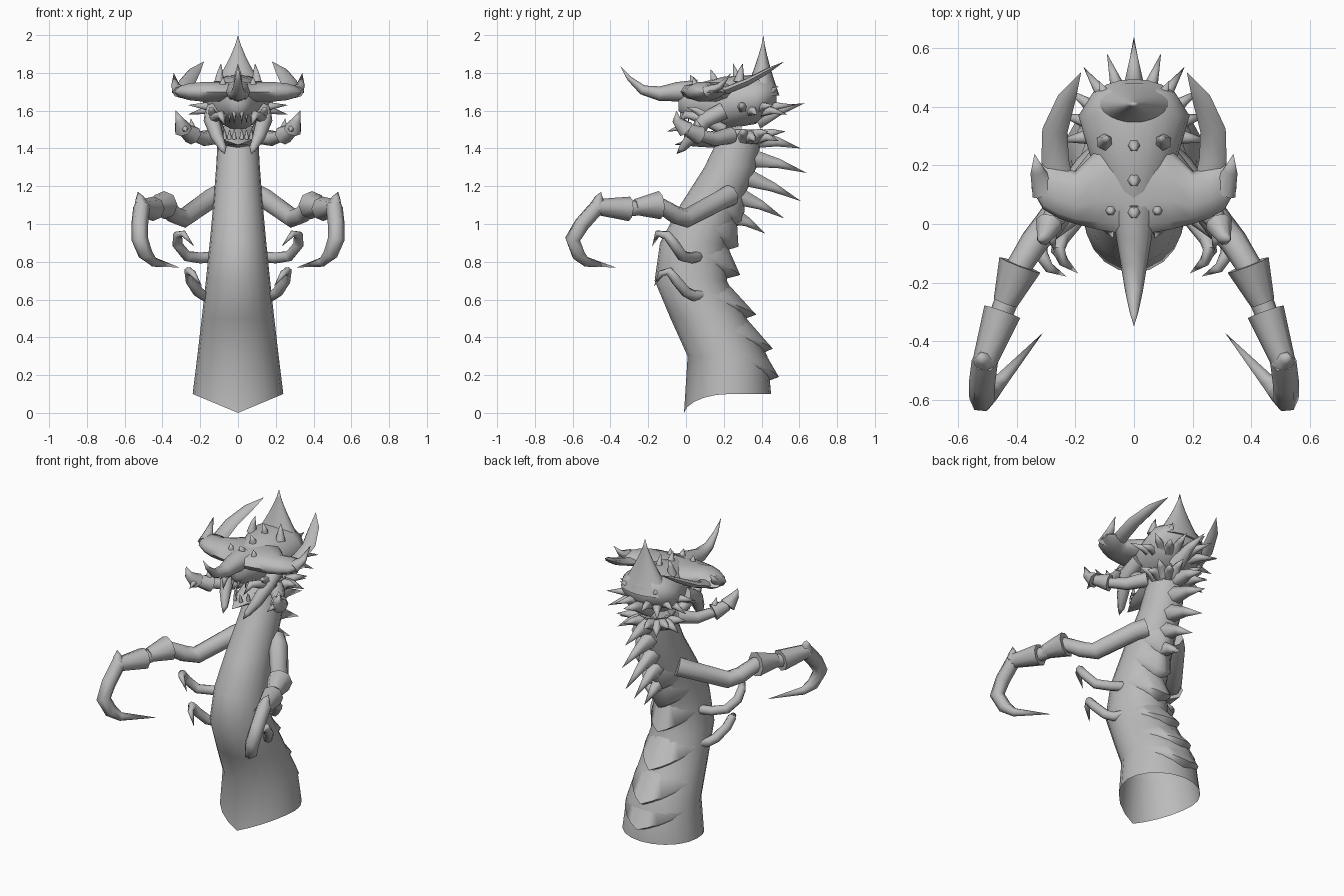
import bpy
import bmesh
from math import sin, cos, pi, radians
from mathutils import Vector

cube = bpy.data.objects.get("Cube")
if cube:
    bpy.data.objects.remove(cube, do_unlink=True)

GREY = (.5, .5, .5, 1)
mat = bpy.data.materials.new("plain grey")
mat.use_nodes = True
mat.diffuse_color = GREY
mat.node_tree.nodes["Principled BSDF"].inputs["Base Color"].default_value = GREY

SIDES = 20
ANGLES = [2 * pi * k / SIDES for k in range(SIDES)]


def skin(bm, rings, closed=True, caps=True):
    """Join successive rings of points with faces."""
    rows = [[bm.verts.new(point) for point in ring] for ring in rings]
    count = len(rows[0])
    for lower, upper in zip(rows, rows[1:]):
        for i in range(count if closed else count - 1):
            j = (i + 1) % count
            bm.faces.new((lower[i], lower[j], upper[j], upper[i]))
    if caps:
        bm.faces.new(rows[0][::-1])
        bm.faces.new(rows[-1])


def tube(bm, path, radius, power=1, end=.0004, squash=1, sides=8):
    """Limb along a path; a higher power keeps it thick for longer."""
    path = [Vector(point) for point in path]
    last = len(path) - 1
    rings = []
    side = None
    for i, point in enumerate(path):
        along = (path[min(i + 1, last)] - path[max(i - 1, 0)]).normalized()
        if side is None:
            side = along.cross(Vector((0, 0, 1)))
            if side.length < .1:
                side = Vector((1, 0, 0))
        side = (side - along * side.dot(along)).normalized()
        up = side.cross(along) * squash
        r = radius + (end - radius) * (i / last) ** power
        rings.append([point + (side * cos(2 * pi * k / sides) + up * sin(2 * pi * k / sides)) * r
                      for k in range(sides)])
    skin(bm, rings)


def spike(bm, base, tip, radius):
    """Thorn with a slight upward bow."""
    base, tip = Vector(base), Vector(tip)
    bow = Vector((0, 0, .01))
    tube(bm, [base, base.lerp(tip, .5) + bow, tip], radius, sides=6)


def finish(bm, name, mirror=False, angle=65):
    bmesh.ops.remove_doubles(bm, verts=bm.verts, dist=.001)
    bmesh.ops.recalc_face_normals(bm, faces=bm.faces)
    mesh = bpy.data.meshes.new(name)
    bm.to_mesh(mesh)
    bm.free()
    mesh.materials.append(mat)
    for face in mesh.polygons:
        face.use_smooth = True
    mesh.set_sharp_from_angle(angle=radians(angle))
    ob = bpy.data.objects.new(name, mesh)
    bpy.context.collection.objects.link(ob)
    if mirror:
        ob.modifiers.new("mirror", 'MIRROR')


# Body axis: y at even steps of height
BOTTOM, STEP = .1, .2
AXIS = (.23, .22, .12, .025, .04, .13, .235, .3)


def body_point(z, turn, offset=0):
    """Point on the body; turn is measured from the front."""
    place = max(0, (z - BOTTOM) / STEP)
    i = min(int(place), len(AXIS) - 2)
    centre = AXIS[i] + (AXIS[i + 1] - AXIS[i]) * (place - i)
    depth = .225 - .045 * z - .01 * z ** 4 + offset
    width = .105 + .135 * max(0, 1 - place / 7) ** 1.3 + offset
    return Vector((width * sin(turn), centre - depth * cos(turn), z))


# Body, open below with a pointed front hem
bm = bmesh.new()
hem = []
for turn in ANGLES:
    point = body_point(BOTTOM, turn)
    drop = max(0, 1 - abs(point.x) / .24) if cos(turn) > 0 else 0
    hem.append(point - Vector((0, .02, BOTTOM)) * drop)
rings = [[body_point(BOTTOM + STEP * i, turn) for turn in ANGLES] for i in range(1, len(AXIS))]
skin(bm, [hem] + rings, caps=False)
finish(bm, "body")

# Overlapping chevron scales down the back
bm = bmesh.new()
for z, flare in ((.19, .05), (.34, .05), (.52, .06), (.73, .07), (.88, .06), (1, .05)):
    lower, upper, under = [], [], []
    for k in range(-5, 6):
        s = abs(k) / 5
        turn = pi + k * radians(13)
        lower.append(body_point(z + .1 * s, turn, flare * (1 - s) ** 1.5))
        upper.append(body_point(z + .17 - .04 * s, turn, -.006))
        under.append(body_point(z - .02 + .1 * s, turn, -.006))
    skin(bm, [upper, lower, under], closed=False, caps=False)
finish(bm, "back_scales", angle=75)

# Thorns along the spine
bm = bmesh.new()
tips = ((.42, .95), (.52, 1.03), (.61, 1.12), (.64, 1.27), (.61, 1.4), (.63, 1.64))
for i, (y, z) in enumerate(tips):
    spike(bm, body_point(1.05 + .1 * i, pi, -.04), (0, y, z), .057)
finish(bm, "spine_thorns")

# Collar thorns fanned around the back of the head
bm = bmesh.new()
for z, reach in ((1.6, .27), (1.46, .21)):
    for k in range(1, 6):
        turn = radians(20 * k)
        rise = .03 if k % 2 else -.02
        spike(bm, (.09 * sin(turn), .32 + .07 * cos(turn), z),
              (reach * sin(turn), .33 + reach * cos(turn), z + rise), .042)
spike(bm, (.08, .4, 1.65), (.12, .49, 1.73), .04)
finish(bm, "collar_thorns", mirror=True)

# Skull sections: y, half width, bottom, top
bm = bmesh.new()
skull = ((-.04, .03, 1.6, 1.7), (0, .07, 1.56, 1.73), (.2, .14, 1.5, 1.78),
         (.37, .19, 1.53, 1.79), (.45, .14, 1.6, 1.77), (.48, .05, 1.64, 1.73))
skin(bm, [[(w * cos(a), y, (low + high + (high - low) * sin(a)) / 2) for a in ANGLES]
          for y, w, low, high in skull])
finish(bm, "skull")

# Tall crest at the back of the head
bm = bmesh.new()
rings = []
for i in range(7):
    u = i / 6
    size = max(.001, (1 - u) ** 1.3)
    rings.append([(.16 * size * sin(a), .4 + .01 * u - .095 * size * cos(a), 1.68 + .32 * u)
                  for a in ANGLES])
skin(bm, rings)
finish(bm, "rear_crest")

# Broad brow shield sections: x, front y, back y
bm = bmesh.new()
shield = ((0, -.09, .3), (.06, -.03, .3), (.12, -.02, .26), (.2, 0, .18),
          (.26, .02, .2), (.31, .05, .21), (.35, .12, .19))
rings = []
for x, front, back in shield:
    thick = .055 - .05 * (x / .35) ** 6
    rings.append([(x, (front + back + (back - front) * cos(a)) / 2, 1.7 + thick * sin(a))
                  for a in ANGLES[::2]])
skin(bm, rings, caps=False)
finish(bm, "brow_shield", mirror=True)

# Swept horns and outer lobes of the shield
bm = bmesh.new()
tube(bm, [(.25, .12, 1.69), (.27, .22, 1.71), (.27, .32, 1.75), (.23, .43, 1.81), (.18, .52, 1.86)],
     .047, power=4, squash=.45)
tube(bm, [(.3, .11, 1.7), (.33, .18, 1.73), (.34, .24, 1.8)], .05, squash=.7)
spike(bm, (.08, .05, 1.7), (.08, .04, 1.78), .03)
spike(bm, (.1, .28, 1.75), (.09, .3, 1.85), .03)
finish(bm, "swept_horns", mirror=True)

# Nose horn and centre studs
bm = bmesh.new()
tube(bm, [(0, .06, 1.7), (0, -.05, 1.7), (0, -.14, 1.69), (0, -.23, 1.71), (0, -.3, 1.77),
          (0, -.35, 1.84)], .075, squash=.85)
for y, z in ((.02, 1.79), (.13, 1.82), (.25, 1.85)):
    spike(bm, (0, y + .03, 1.72), (0, y, z), .035)
finish(bm, "nose_horn")

# Lower jaw
bm = bmesh.new()
tube(bm, [(0, .3, 1.48), (0, .17, 1.45), (0, .05, 1.44), (0, -.06, 1.42)], .11, power=2, squash=.5)
finish(bm, "lower_jaw")

# Teeth in both jaws
bm = bmesh.new()
for i in range(3):
    x, y = .02 + .025 * i, .04 * i
    spike(bm, (x, y - .02, 1.59), (x, y - .03, 1.53), .013)
    spike(bm, (x, y, 1.45), (x, y - .01, 1.5), .013)
finish(bm, "teeth", mirror=True)

# Tusks hanging from the cheeks
bm = bmesh.new()
tube(bm, [(.13, .2, 1.6), (.14, .1, 1.55), (.11, .03, 1.46), (.08, -.02, 1.4), (.07, -.05, 1.37)],
     .045, power=2)
tube(bm, [(.1, .2, 1.5), (.13, .08, 1.56), (.09, 0, 1.58), (.07, -.05, 1.52)], .03, power=3)
spike(bm, (.13, .1, 1.57), (.15, 0, 1.62), .03)
finish(bm, "cheek_tusks", mirror=True)

# Hooked mandibles in flared segments
bm = bmesh.new()
root, knuckle, joint = (.1, .24, 1.47), (.24, .07, 1.47), (.29, 0, 1.5)
tube(bm, [root, (.18, .15, 1.45), knuckle], .045, end=.03)
tube(bm, [knuckle, joint], .052, end=.032)
tube(bm, [joint, (.31, -.05, 1.55), (.33, -.05, 1.6)], .048)
spike(bm, joint, (.27, -.1, 1.49), .03)
spike(bm, knuckle, (.25, .05, 1.56), .03)
finish(bm, "mandibles", mirror=True)

# Long arms with flared cuffs
bm = bmesh.new()
wrist = (.51, -.47, 1.09)
tube(bm, [(.1, .23, 1.15), (.15, .19, 1.13), (.29, 0, 1.03), (.34, -.06, 1.05), (.39, -.14, 1.1),
          (.45, -.3, 1.08), wrist], .06, end=.036)
tube(bm, [(.39, -.14, 1.1), (.44, -.27, 1.09)], .075, end=.042)
tube(bm, [(.45, -.3, 1.08), wrist], .065, end=.042)
finish(bm, "arms", mirror=True)

# Scythe claws
bm = bmesh.new()
tube(bm, [wrist, (.52, -.55, 1), (.52, -.6, .92), (.49, -.57, .84), (.45, -.53, .8), (.31, -.37, .77)],
     .045, power=4, sides=6)
spike(bm, wrist, (.53, -.45, 1.17), .045)
finish(bm, "scythe_claws", mirror=True)

# Two pairs of small hooked limbs
for name, path in (
    ("upper_small_limbs", [(.1, .08, .83), (.2, .03, .82), (.27, -.02, .83), (.32, -.06, .89),
                           (.32, -.1, .94), (.29, -.15, .95), (.23, -.18, .88)]),
    ("lower_small_limbs", [(.12, .12, .63), (.18, .04, .62), (.21, 0, .64), (.25, -.05, .7),
                           (.26, -.09, .75), (.24, -.13, .74), (.19, -.17, .67)])):
    bm = bmesh.new()
    tube(bm, path, .029, power=5)
    finish(bm, name, mirror=True)
